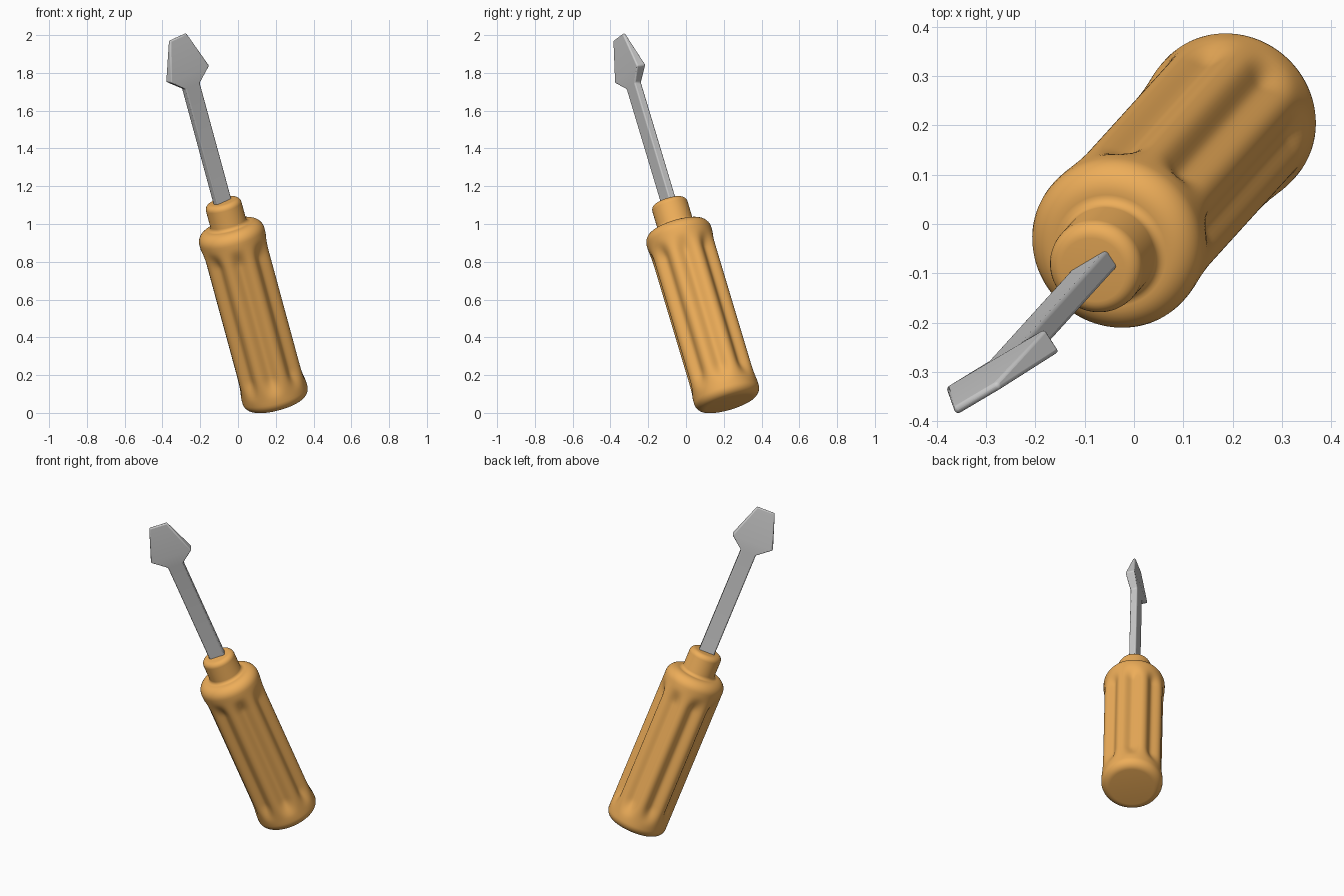
import bpy, bmesh, math
from mathutils import Vector, Matrix

if "Cube" in bpy.data.objects:
    bpy.data.objects.remove(bpy.data.objects["Cube"])

# Tilted tool frame: local z runs from handle base to blade tip
d = Vector((-0.272, -0.3, 1)).normalized()
w = Vector((0.3, -0.272, 0)).normalized()
u = d.cross(w)
FRAME = Matrix.Translation((0.208, 0.228, 0.05)) @ Matrix((w, u, d)).transposed().to_4x4()


def loft(name, rings):
    bm = bmesh.new()
    loops = [[bm.verts.new(p) for p in ring] for ring in rings]
    n = len(loops[0])
    for a, b in zip(loops, loops[1:]):
        for i in range(n):
            j = (i + 1) % n
            bm.faces.new((a[i], a[j], b[j], b[i]))
    bm.faces.new(loops[0][::-1])
    bm.faces.new(loops[-1])
    bmesh.ops.recalc_face_normals(bm, faces=bm.faces)
    me = bpy.data.meshes.new(name)
    bm.to_mesh(me)
    bm.free()
    ob = bpy.data.objects.new(name, me)
    bpy.context.collection.objects.link(ob)
    ob.matrix_world = FRAME
    return ob


def smooth(ob, angle):
    bpy.ops.object.select_all(action='DESELECT')
    ob.select_set(True)
    bpy.context.view_layer.objects.active = ob
    bpy.ops.object.shade_smooth_by_angle(angle=math.radians(angle))


def arc(r, z, rad, a0, a1, n=8):
    return [(r + rad * math.cos(math.radians(a0 + (a1 - a0) * i / n)),
             z + rad * math.sin(math.radians(a0 + (a1 - a0) * i / n))) for i in range(n + 1)]


# Handle: turned profile with rounded ends and collar, eight scooped flutes
R = 0.178
profile = arc(R - 0.05, 0.05, 0.05, -90, 0)
profile += [(R, 0.05 + 0.904 * i / 60) for i in range(1, 60)]
profile += arc(R - 0.06, 0.954, 0.06, 0, 90)
profile += arc(0.117, 1.034, 0.02, 270, 180, 5)
profile += arc(0.067, 1.125, 0.03, 0, 90, 6)


def step(t):
    t = min(1, max(0, t))
    return t * t * (3 - 2 * t)


def flute(a, z):
    depth = 0.028 * step((z - 0.07) / 0.12) * step((0.935 - z) / 0.11)
    return depth * (0.5 + 0.5 * math.cos(8 * a)) ** 1.2


SEG = 128
angles = [2 * math.pi * i / SEG for i in range(SEG)]
handle = loft("handle", [[((r - flute(a, z)) * math.cos(a), (r - flute(a, z)) * math.sin(a), z)
                          for a in angles] for r, z in profile])
mat = bpy.data.materials.new("orange")
mat.diffuse_color = (0.85, 0.42, 0.10, 1)
mat.use_nodes = True
mat.node_tree.nodes["Principled BSDF"].inputs["Base Color"].default_value = mat.diffuse_color
handle.data.materials.append(mat)
smooth(handle, 50)

# Blade: flat bar flaring to a wedge tip (height, half width, half thickness)
sections = [(1.05, 0.047, 0.021), (1.815, 0.047, 0.021),
            (1.883, 0.126, 0.027), (2.093, 0.055, 0.008)]
blade = loft("blade", [[(x * t, y * h, z) for x, y in ((-1, -1), (1, -1), (1, 1), (-1, 1))]
                       for z, h, t in sections])
blade.matrix_world = FRAME @ Matrix.Rotation(math.radians(-16), 4, 'Z')
bev = blade.modifiers.new("soft_edges", 'BEVEL')
bev.width = 0.007
bev.segments = 3
bev.limit_method = 'ANGLE'
bev.angle_limit = math.radians(25)
smooth(blade, 30)
